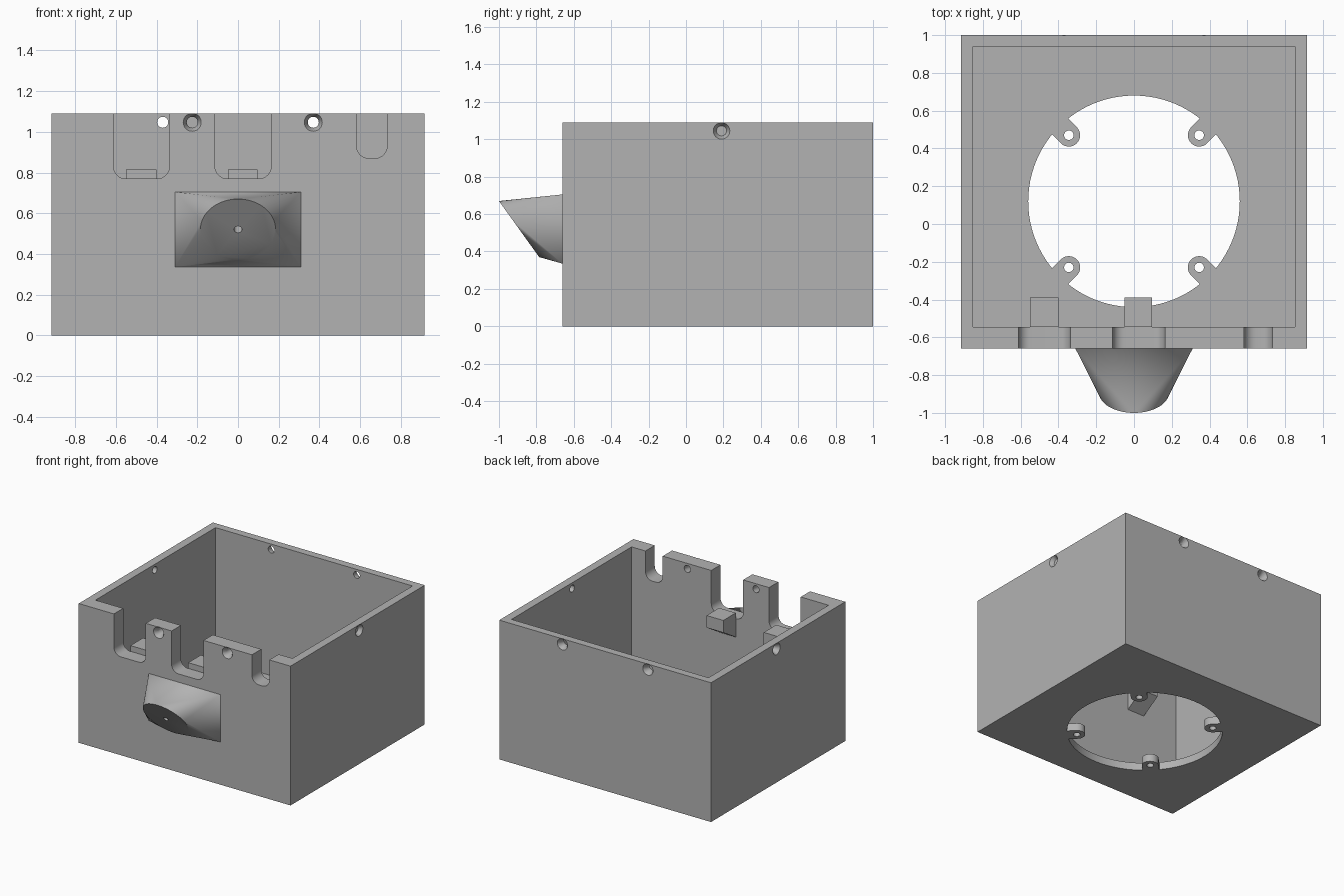
import bpy, bmesh, math
from mathutils import Vector, Matrix

if "Cube" in bpy.data.objects:
    bpy.data.objects.remove(bpy.data.objects["Cube"])

grey = bpy.data.materials.new("plain grey")
grey.diffuse_color = (0.45, 0.45, 0.45, 1)
grey.use_nodes = True
grey.node_tree.nodes["Principled BSDF"].inputs["Base Color"].default_value = grey.diffuse_color


def make(name, bm):
    bmesh.ops.recalc_face_normals(bm, faces=bm.faces)
    me = bpy.data.meshes.new(name)
    bm.to_mesh(me)
    bm.free()
    me.materials.append(grey)
    ob = bpy.data.objects.new(name, me)
    bpy.context.collection.objects.link(ob)
    return ob


def block(name, x0, x1, y0, y1, z0, z1):
    bm = bmesh.new()
    m = Matrix.Translation(((x0 + x1) / 2, (y0 + y1) / 2, (z0 + z1) / 2))
    bmesh.ops.create_cube(bm, size=1, matrix=m @ Matrix.Diagonal((x1 - x0, y1 - y0, z1 - z0, 1)))
    return make(name, bm)


def prism(name, pts, offset):
    """Extrude a closed outline of 3D points along an offset."""
    bm = bmesh.new()
    f = bm.faces.new([bm.verts.new(p) for p in pts])
    r = bmesh.ops.extrude_face_region(bm, geom=[f])
    bmesh.ops.translate(bm, vec=offset, verts=[g for g in r["geom"] if isinstance(g, bmesh.types.BMVert)])
    return make(name, bm)


def cone(name, start, direction, length, r0, r1, n=32):
    d = Vector(direction).normalized()
    bm = bmesh.new()
    m = Matrix.Translation(Vector(start) + d * length / 2) @ d.to_track_quat("Z", "Y").to_matrix().to_4x4()
    bmesh.ops.create_cone(bm, cap_ends=True, segments=n, radius1=r0, radius2=r1, depth=length, matrix=m)
    return make(name, bm)


def combine(target, tool, op="DIFFERENCE"):
    mod = target.modifiers.new("bool", "BOOLEAN")
    mod.operation, mod.solver, mod.object = op, "EXACT", tool
    bpy.ops.object.select_all(action="DESELECT")
    bpy.context.view_layer.objects.active = target
    target.select_set(True)
    bpy.ops.object.modifier_apply(modifier=mod.name)
    bpy.data.objects.remove(tool)


def smooth(ob):
    bpy.ops.object.select_all(action="DESELECT")
    bpy.context.view_layer.objects.active = ob
    ob.select_set(True)
    bpy.ops.object.shade_smooth_by_angle(angle=math.radians(30))


W, FRONT, BACK, H, FLOOR = 0.917, -0.66, 1.0, 1.09, 0.06

# Open box with a thicker front wall
box = block("box", -W, W, FRONT, BACK, 0, H)
combine(box, block("cutter", -0.853, 0.853, -0.545, 0.94, FLOOR, 1.5))

# Round opening in the floor
combine(box, cone("cutter", (0, 0.12, -0.1), (0, 0, 1), 0.25, 0.56, 0.56, 96))

# Four screw tabs reaching into the opening
for sx in (-1, 1):
    for sy in (-1, 1):
        cx, cy = 0.345 * sx, 0.12 + 0.35 * sy
        a = math.atan2(sy, sx)
        outline = [(cx + 0.06 * math.cos(a + math.pi / 2 + math.pi * i / 16),
                    cy + 0.06 * math.sin(a + math.pi / 2 + math.pi * i / 16), 0) for i in range(17)]
        for end in (outline[-1], outline[0]):
            outline.append((end[0] + 0.12 * math.cos(a), end[1] + 0.12 * math.sin(a), 0))
        combine(box, prism("tab", outline, (0, 0, FLOOR)), "UNION")
        combine(box, cone("cutter", (cx, cy, -0.1), (0, 0, 1), 0.25, 0.025, 0.025))

# Round-bottomed notches in the front wall
for x0, x1, z, r in ((-0.612, -0.337, 0.77, 0.06), (-0.113, 0.163, 0.77, 0.06), (0.583, 0.733, 0.87, 0.06)):
    pts = [(x1, -0.8, 1.3), (x0, -0.8, 1.3)]
    for cx, a0 in ((x0 + r, math.pi), (x1 - r, 1.5 * math.pi)):
        for i in range(9):
            a = a0 + math.pi / 2 * i / 8
            pts.append((cx + r * math.cos(a), -0.8, z + r + r * math.sin(a)))
    combine(box, prism("cutter", pts, (0, 0.35, 0)))

# Countersunk screw holes near the rim
holes = [((x, FRONT, 1.047), (0, 1, 0)) for x in (-0.225, 0.37)]
holes += [((x, BACK, 1.047), (0, -1, 0)) for x in (-0.37, 0.37)]
holes += [((s * W, 0.19, 1.045), (-s, 0, 0)) for s in (-1, 1)]
for p, d in holes:
    p, d = Vector(p), Vector(d)
    combine(box, cone("cutter", p - d * 0.1, d, 0.3, 0.027, 0.027))
    combine(box, cone("cutter", p - d * 0.01, d, 0.04, 0.05, 0.027))
smooth(box)

# Sloped support ledges behind the two wide notches
for i, (x0, x1) in enumerate(((-0.55, -0.40), (-0.05, 0.095))):
    prism("support_ledge_%d" % (i + 1),
          [(x0, y, z) for y, z in ((-0.545, 0.815), (-0.39, 0.815), (-0.39, 0.72), (-0.545, 0.625))],
          (x1 - x0, 0, 0))

# Spout blending from a rectangle to a tilted disc
centre = Vector((0, -0.8925, 0.52))
up = Vector((0, -0.1075, 0.15))
bm = bmesh.new()
for x in (-0.31, 0.31):
    for z in (0.335, 0.705):
        bm.verts.new((x, FRONT, z))
for i in range(64):
    a = 2 * math.pi * i / 64
    bm.verts.new(centre + up * math.sin(a) + Vector((0.185 * math.cos(a), 0, 0)))
bmesh.ops.convex_hull(bm, input=bm.verts)
bmesh.ops.dissolve_limit(bm, angle_limit=0.002, verts=bm.verts, edges=bm.edges)
spout = make("spout", bm)

# Small pilot hole in the disc
inward = Vector((0, 0.15, 0.1075)).normalized()
combine(spout, cone("cutter", centre - inward * 0.05, inward, 0.2, 0.02, 0.02, 24))
smooth(spout)
